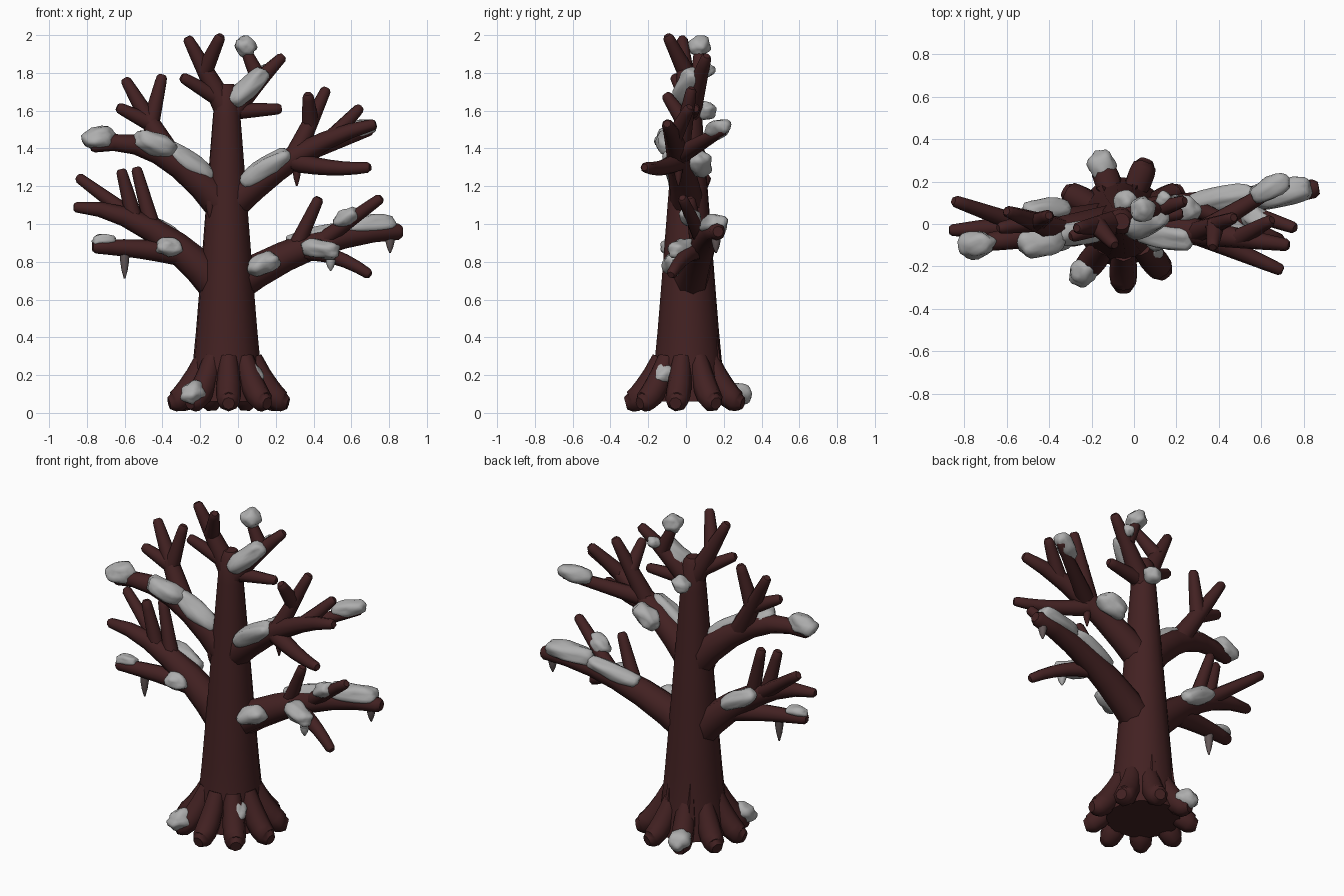
import bpy, bmesh, math
from mathutils import Vector, noise

if "Cube" in bpy.data.objects:
    bpy.data.objects.remove(bpy.data.objects["Cube"])


def material(name, rgb):
    m = bpy.data.materials.new(name)
    m.diffuse_color = (*rgb, 1)
    m.use_nodes = True
    m.node_tree.nodes["Principled BSDF"].inputs["Base Color"].default_value = m.diffuse_color
    return m


BARK = material("dark_bark", (0.056, 0.0155, 0.016))
SNOW = material("snow_grey", (0.42, 0.42, 0.42))
ICE = material("icicle_grey_brown", (0.13, 0.10, 0.10))
UP = Vector((0, 0, 1))
limbs = {}  # name -> (path function, radius function)


def finish(bm, name, mat, angle):
    bmesh.ops.recalc_face_normals(bm, faces=bm.faces)
    me = bpy.data.meshes.new(name)
    bm.to_mesh(me)
    bm.free()
    me.materials.append(mat)
    ob = bpy.data.objects.new(name, me)
    bpy.context.collection.objects.link(ob)
    bpy.ops.object.select_all(action='DESELECT')
    ob.select_set(True)
    bpy.context.view_layer.objects.active = ob
    bpy.ops.object.shade_smooth_by_angle(angle=angle)


def tube(name, path, radius, mat=BARK, sides=8, steps=6):
    """Sweep a ring along path(t) with radius(t); the tip is chamfered."""
    limbs[name] = (path, radius)
    p = [path(i / steps) for i in range(steps + 1)]
    rad = [radius(i / steps) for i in range(steps + 1)]
    tip = p[-1].copy()
    p[-1] = tip - (p[-1] - p[-2]).normalized() * rad[-1] * 0.5
    p.append(tip)
    rad.append(rad[-1] * 0.65)
    bm = bmesh.new()
    side, rings = (p[1] - p[0]).orthogonal(), []
    for i, c in enumerate(p):
        d = (p[min(i + 1, steps + 1)] - p[max(i - 1, 0)]).normalized()
        side = (side - d * side.dot(d)).normalized()
        up = d.cross(side)
        turns = [math.tau * k / sides for k in range(sides)]
        rings.append([bm.verts.new(c + (side * math.cos(a) + up * math.sin(a)) * rad[i])
                      for a in turns])
    for a, b in zip(rings, rings[1:]):
        for k in range(sides):
            j = (k + 1) % sides
            bm.faces.new((a[k], a[j], b[j], b[k]))
    bm.faces.new(rings[0])
    bm.faces.new(rings[-1])
    finish(bm, name, mat, 0.85)


def grow(name, parent, t, tip, bend=0.0, r=0.046, r1=0.028):
    """Branch from parent at t to tip, arched upward by bend."""
    a, b = limbs[parent][0](t), Vector(tip)
    tube(name, lambda s: a.lerp(b, s) + UP * 4 * s * (1 - s) * bend,
         lambda s: r + (r1 - r) * s)


def lay(limb, t0, t1, side=0.0, r=0.055):
    """Lumpy snow on a limb between t0 and t1; shifted in y it also slips down."""
    path, radius = limbs[limb]
    rise = 0.9 * max(0, 1 - 8 * abs(side))
    a, b = (path(t) + Vector((0, side, radius(t) * rise)) for t in (t0, t1))
    u = (b - a).normalized()
    bm = bmesh.new()
    bmesh.ops.create_icosphere(bm, subdivisions=3, radius=1)
    for v in bm.verts:
        n = v.co.copy()
        s = min(max(n.dot(u) * 0.8 + 0.5, 0), 1)
        k = r * (1.03 + 0.3 * noise.noise(n * 1.5 + a * 9))
        v.co = a.lerp(b, s) + Vector((n.x, n.y, n.z * 0.85)) * k
    finish(bm, f"snow_on_{limb}", SNOW, 1.0)


def spike(limb, t, length, mat, side=0.0):
    """Icicle hanging under a limb."""
    path, radius = limbs[limb]
    top = path(t) - UP * radius(t) * 0.5 + Vector((0, side, 0))
    tube(f"icicle_{limb}", lambda s: top - UP * length * s,
         lambda s: 0.026 - 0.021 * s * s, mat, steps=3)


# Trunk: tapering column, flared at the base
tube("trunk", lambda t: Vector((-.06, .012, .06 + 1.68 * t)),
     lambda t: .192 - .132 * t + .02 * math.exp(-14 * t), sides=14, steps=9)


def at(z):
    return (z - .06) / 1.68


# Roots radiate evenly and droop to the ground
def root(i):
    a = math.radians(70 + 40 * i)
    out = Vector((math.cos(a), math.sin(a), 0))
    tube(f"root_{i}", lambda s: Vector((-.05, 0, .05)) + out * (.13 + .19 * s) + UP * .24 * (1 - s) ** 2,
         lambda s: .05 + .016 * math.sin(math.pi * s), steps=5)


for i in range(9):
    root(i)


# Bark ridges run up the trunk surface
def ridge(i, a):
    out = Vector((math.cos(a), math.sin(a), 0))
    tube(f"bark_ridge_{i}", lambda s: Vector((-.06, .012, .15 + .33 * s)) + out * (.175 - .03 * s),
         lambda s: .033 - .025 * s, sides=6, steps=3)


for i, a in enumerate((1.2, 2.1)):
    ridge(i, a)

# Lower left
grow("lower_left", "trunk", at(.62), (-.87, -.03, 1.09), .12, .105)
grow("lower_left_a", "lower_left", .48, (-.54, .03, 1.30))
grow("lower_left_b", "lower_left", .55, (-.85, .11, 1.25))
grow("lower_left_c", "lower_left", .6, (-.62, -.02, 1.29))
grow("lower_left_d", "lower_left", .26, (-.77, -.09, .88), .01, .065, .036)
lay("lower_left", .36, .5, .07)
lay("lower_left_d", .16, .22, -.06)
lay("lower_left_d", .82, .93, 0, .036)
spike("lower_left_d", .66, .14, ICE)

# Upper left
grow("upper_left", "trunk", at(1.07), (-.78, -.10, 1.41), .14, .095, .036)
grow("upper_left_a", "upper_left", .4, (-.60, .06, 1.77), 0, .065)
grow("upper_left_b", "upper_left_a", .45, (-.40, .04, 1.79))
grow("upper_left_c", "upper_left_a", .45, (-.64, -.02, 1.62))
lay("upper_left", .16, .38, -.02)
lay("upper_left", .46, .58, -.04, .068)
lay("upper_left", .92, .97, 0, .065)
spike("upper_left", .12, .1, BARK, -.05)

# Lower right
grow("lower_right", "trunk", at(.65), (.87, .17, .96), .085, .1, .044)
grow("lower_right_a", "lower_right", .38, (.43, .02, 1.14))
grow("lower_right_b", "lower_right", .4, (.70, -.08, .73), .035, .052)
grow("lower_right_c", "lower_right", .52, (.76, -.02, 1.14))
lay("lower_right", .19, .23, -.10, .064)
lay("lower_right", .4, .62, .03)
lay("lower_right", .72, .9, .01, .064)
lay("lower_right_b", .22, .42, -.05, .06)
lay("lower_right_c", .4, .5, -.02, .05)
spike("lower_right", .93, .09, ICE)
spike("lower_right_b", .46, .06, SNOW, -.05)

# Upper right
grow("upper_right", "trunk", at(1.08), (.73, -.10, 1.53), .07, .09, .03)
grow("upper_right_a", "upper_right", .45, (.47, .03, 1.72), 0, .055)
grow("upper_right_b", "upper_right_a", .5, (.37, -.11, 1.69))
grow("upper_right_c", "upper_right", .42, (.70, -.22, 1.30), -.02, .055)
grow("upper_right_d", "upper_right", .47, (.71, .20, 1.50), 0, .052)
grow("upper_right_e", "upper_right", .7, (.65, .02, 1.62))
lay("upper_right", .16, .36, -.04, .06)
lay("upper_right", .32, .39, .1, .062)
lay("upper_right_d", .74, .93, .01, .052)
spike("upper_right", .47, .13, BARK)

# Crown
grow("crown_left", "trunk", at(1.60), (-.27, -.02, 1.99), 0, .065)
grow("crown_left_a", "crown_left", .55, (-.09, -.10, 2.0))
grow("crown_left_b", "crown_left", .15, (-.30, -.06, 1.78))
grow("crown_right", "trunk", at(1.56), (.24, .11, 1.89), .01, .065)
grow("crown_right_a", "crown_right", .58, (.04, .07, 1.92))
grow("crown_right_b", "crown_right", .1, (.23, .05, 1.61))
lay("crown_right_a", .93, 1, 0, .056)
lay("crown_right", .2, .54, -.04, .06)
lay("crown_right", .04, .08, .09, .048)
lay("crown_right", .66, .68, .04, .034)

# Snow on the roots
lay("root_1", .82, .92, 0, .062)
lay("root_4", .82, .92, 0, .062)
lay("root_6", .3, .36, .03, .058)
